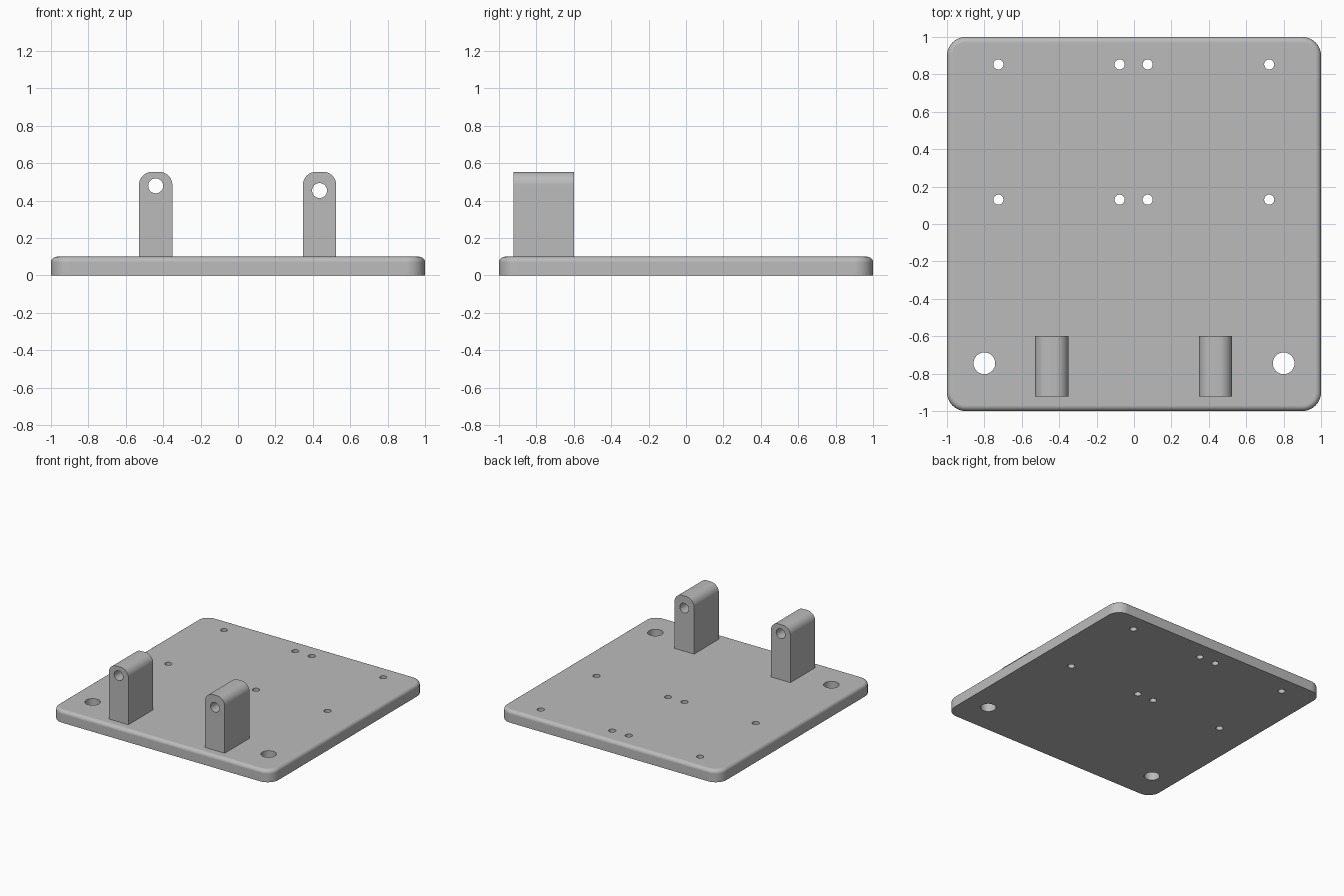
import bpy, bmesh, math

if "Cube" in bpy.data.objects:
    bpy.data.objects.remove(bpy.data.objects["Cube"])

grey = bpy.data.materials.new("light grey")
grey.diffuse_color = (0.5, 0.5, 0.5, 1)
grey.use_nodes = True
grey.node_tree.nodes["Principled BSDF"].inputs["Base Color"].default_value = grey.diffuse_color


def new_object(name, bm):
    bmesh.ops.recalc_face_normals(bm, faces=bm.faces)
    mesh = bpy.data.meshes.new(name)
    bm.to_mesh(mesh)
    bm.free()
    mesh.materials.append(grey)
    obj = bpy.data.objects.new(name, mesh)
    bpy.context.collection.objects.link(obj)
    return obj


def arc(cx, cy, r, start, steps):
    """Quarter circle of points, counter-clockwise from the start angle."""
    return [(cx + r * math.cos(start + math.pi / 2 * i / steps),
             cy + r * math.sin(start + math.pi / 2 * i / steps))
            for i in range(steps + 1)]


def loft(name, rings):
    """Skin a stack of equal-length point rings and cap both ends."""
    bm = bmesh.new()
    rows = [[bm.verts.new(p) for p in ring] for ring in rings]
    n = len(rows[0])
    for a, b in zip(rows, rows[1:]):
        for i in range(n):
            bm.faces.new((a[i], a[(i + 1) % n], b[(i + 1) % n], b[i]))
    bm.faces.new(rows[0][::-1])
    bm.faces.new(rows[-1])
    return new_object(name, bm)


def drill(obj, holes, depth, along_y=False):
    """Cut round holes given as (centre, radius)."""
    bm = bmesh.new()
    for centre, radius in holes:
        made = bmesh.ops.create_cone(bm, cap_ends=True, segments=32, radius1=radius,
                                     radius2=radius, depth=depth)["verts"]
        for v in made:
            x, y, z = v.co
            v.co = (x, z, y) if along_y else (x, y, z)
        bmesh.ops.translate(bm, verts=made, vec=centre)
    cutter = new_object(obj.name + "_cutter", bm)
    cutter.hide_render = True
    mod = obj.modifiers.new("holes", "BOOLEAN")
    mod.operation, mod.solver, mod.object = "DIFFERENCE", "EXACT", cutter
    bpy.context.view_layer.update()
    graph = bpy.context.evaluated_depsgraph_get()
    cut_mesh = bpy.data.meshes.new_from_object(obj.evaluated_get(graph))
    obj.modifiers.clear()
    obj.data = cut_mesh
    bpy.data.objects.remove(cutter)


def finish(obj):
    bpy.ops.object.select_all(action="DESELECT")
    obj.select_set(True)
    bpy.context.view_layer.objects.active = obj
    bpy.ops.object.shade_smooth_by_angle(angle=math.radians(30))
    obj.modifiers.new("clean_normals", "WEIGHTED_NORMAL").keep_sharp = True


# Base plate: rounded square with a filleted top rim
T, R, F = 0.1, 0.1, 0.03


def plate_ring(inset, z):
    c = 1 - R
    pts = []
    for k, (sx, sy) in enumerate([(1, 1), (-1, 1), (-1, -1), (1, -1)]):
        pts += arc(sx * c, sy * c, R - inset, k * math.pi / 2, 10)
    return [(x, y, z) for x, y in pts]


rings = [plate_ring(0, 0)]
for i in range(7):
    a = math.pi / 2 * i / 6
    rings.append(plate_ring(F * (1 - math.cos(a)), T - F + F * math.sin(a)))
plate = loft("base_plate", rings)

# Small mounting holes at the back, two large holes at the front
holes = [((x, y, 0.05), 0.027) for x in (-0.725, -0.077, 0.073, 0.723) for y in (0.13, 0.853)]
holes += [((x, -0.745, 0.05), 0.058) for x in (-0.8, 0.8)]
drill(plate, holes, 0.4)
finish(plate)

# Upright posts with rounded top edges and a bore along y
W, H, PR = 0.089, 0.554, 0.07
for name, px, bore_z in (("left_post", -0.44, 0.479), ("right_post", 0.436, 0.454)):
    outline = [(px - W, T), (px + W, T)]
    outline += arc(px + W - PR, H - PR, PR, 0, 10)
    outline += arc(px - W + PR, H - PR, PR, math.pi / 2, 10)
    post = loft(name, [[(x, y, z) for x, z in outline] for y in (-0.922, -0.6)])
    drill(post, [((px, -0.76, bore_z), 0.04)], 0.6, along_y=True)
    finish(post)
